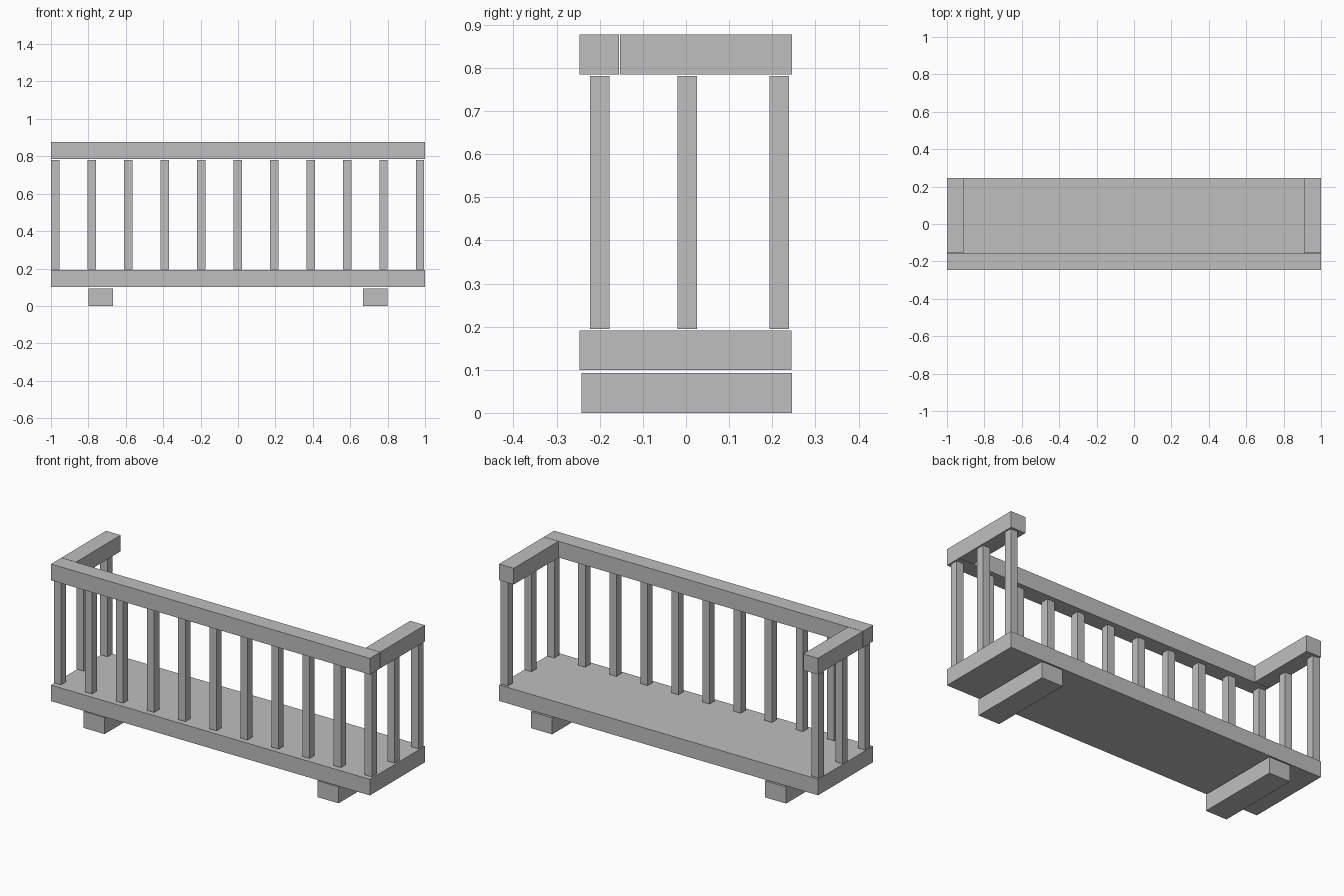
import bpy

if "Cube" in bpy.data.objects:
    bpy.data.objects.remove(bpy.data.objects["Cube"], do_unlink=True)

grey = bpy.data.materials.new("plain_grey")
grey.use_nodes = True
grey.diffuse_color = (0.52, 0.52, 0.52, 1)
grey.node_tree.nodes["Principled BSDF"].inputs["Base Color"].default_value = (0.52, 0.52, 0.52, 1)


def box(name, x, y, z):
    """Box spanning the given (low, high) ranges."""
    spans = (x, y, z)
    bpy.ops.mesh.primitive_cube_add(size=1, location=[(a + b) / 2 for a, b in spans])
    obj = bpy.context.object
    obj.name = name
    obj.scale = [b - a for a, b in spans]
    bpy.ops.object.transform_apply(location=False, rotation=False, scale=True)
    obj.data.materials.append(grey)
    return obj


def post(name, x, y):
    box(name, (x - POST / 2, x + POST / 2), (y - POST / 2, y + POST / 2), (0.195, 0.781))


POST = 0.045

# Floor slab and front rail
box("floor", (-1, 1), (-0.247, 0.245), (0.10, 0.191))
box("front_rail", (-1, 1), (-0.247, -0.155), (0.785, 0.877))

# Side rails and feet
for side, s in (("right", -1), ("left", 1)):
    box(f"{side}_rail", sorted((s * 0.908, s)), (-0.153, 0.246), (0.785, 0.877))
    box(f"{side}_foot", sorted((s * 0.667, s * 0.80)), (-0.242, 0.246), (0, 0.093))

# Evenly spaced front balusters, corners included
FIRST, LAST, COUNT = -0.977, 0.973, 11
for i in range(COUNT):
    post(f"front_baluster_{i + 1}", FIRST + (LAST - FIRST) * i / (COUNT - 1), -0.2)

# Side balusters
for side, x in (("right", FIRST), ("left", LAST)):
    for place, y in (("middle", 0.003), ("back", 0.216)):
        post(f"{side}_{place}_baluster", x, y)
